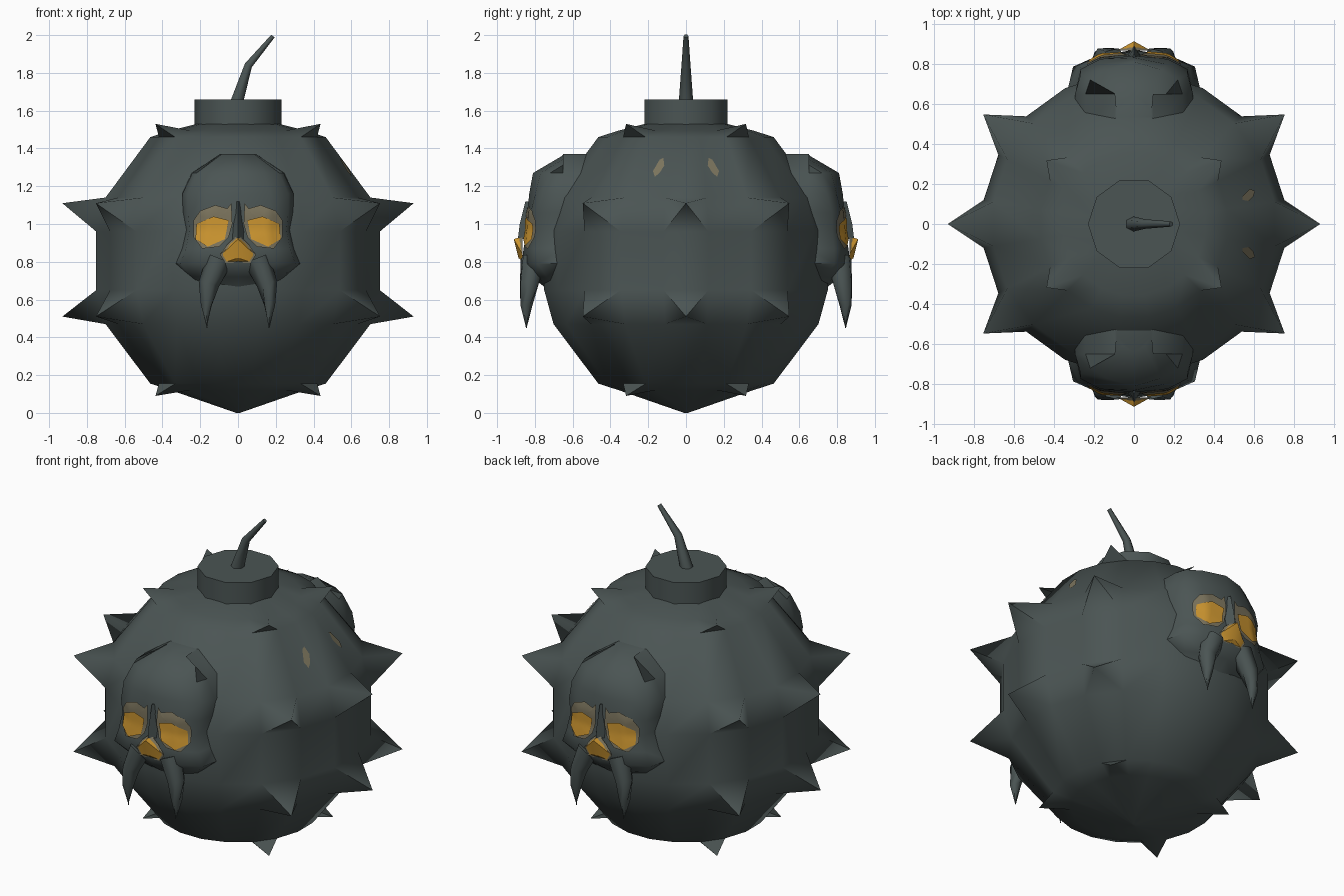
import bpy, bmesh
from math import sin, cos, pi, radians
from mathutils import Vector
from mathutils.bvhtree import BVHTree

cube = bpy.data.objects.get("Cube")
if cube:
    bpy.data.objects.remove(cube)


def material(name, rgb):
    m = bpy.data.materials.new(name)
    m.use_nodes = True
    m.diffuse_color = (*rgb, 1)
    m.node_tree.nodes["Principled BSDF"].inputs["Base Color"].default_value = (*rgb, 1)
    return m


IRON = material("dark iron", (0.07, 0.09, 0.088))
TAN = material("dull tan", (0.2, 0.175, 0.11))
GOLD = material("amber gold", (0.62, 0.31, 0.03))


def finish(bm, name, mat, angle=70):
    bmesh.ops.recalc_face_normals(bm, faces=bm.faces)
    me = bpy.data.meshes.new(name)
    bm.to_mesh(me)
    bm.free()
    me.materials.append(mat)
    ob = bpy.data.objects.new(name, me)
    bpy.context.collection.objects.link(ob)
    bpy.ops.object.select_all(action="DESELECT")
    ob.select_set(True)
    bpy.context.view_layer.objects.active = ob
    bpy.ops.object.shade_smooth_by_angle(angle=radians(angle))
    return ob


def loft(bm, rings, closed=True):
    """Skin a list of point rings and return the rows of faces."""
    rows = [[bm.verts.new(p) for p in r] for r in rings]
    n = len(rows[0])
    faces = [[bm.faces.new((a[i], a[(i + 1) % n], b[(i + 1) % n], b[i]))
              for i in range(n)] for a, b in zip(rows, rows[1:])]
    if closed:
        bm.faces.new(rows[0])
        bm.faces.new(rows[-1])
    return faces


def tube(name, points, radii, sides=6):
    bm = bmesh.new()
    rings = []
    for i, p in enumerate(points):
        d = Vector(points[min(i + 1, len(points) - 1)]) - Vector(points[max(i - 1, 0)])
        q = d.to_track_quat("Z", "Y")
        rings.append([Vector(p) + q @ Vector((cos(2 * pi * k / sides), sin(2 * pi * k / sides), 0)) * radii[i]
                      for k in range(sides)])
    loft(bm, rings)
    return finish(bm, name, IRON)


# Body: lathed shell whose chosen panels are pulled out into spikes
SEG = 20
PROFILE = [(0.01, 0), (0.36, 0.12), (0.47, 0.155), (0.71, 0.47), (0.76, 0.65),
           (0.76, 0.96), (0.71, 1.14), (0.47, 1.46), (0.36, 1.495), (0.2, 1.535)]
bm = bmesh.new()
rows = loft(bm, [[(r * cos(2 * pi * (k - 0.5) / SEG), r * sin(2 * pi * (k - 0.5) / SEG), z)
                  for k in range(SEG)] for r, z in PROFILE])
SIDE, CORNER = (0, 2, 8, 10, 12, 18), (2, 8, 12, 18)
for row, cols, r, z in ((1, CORNER, 0.54, 0.09), (3, SIDE, 0.93, 0.51),
                        (5, SIDE, 0.93, 1.11), (7, CORNER, 0.54, 1.53)):
    for k in cols:
        a = 2 * pi * k / SEG
        tip = bmesh.ops.poke(bm, faces=[rows[row][k]])["verts"][0]
        tip.co = (r * cos(a), r * sin(a), z)
body = finish(bm, "spiked_body", IRON, 80)

# Neck collar and fuse
bm = bmesh.new()
loft(bm, [[(0.23 * cos(2 * pi * k / 10), 0.23 * sin(2 * pi * k / 10), z) for k in range(10)]
          for z in (1.46, 1.66)])
finish(bm, "neck_collar", IRON, 50)
tube("fuse", [(-0.005, 0, 1.65), (0.055, 0, 1.84), (0.185, 0, 1.995)], [0.038, 0.024, 0.013])


def plate(name, outline, target, direction, mat, lift):
    """Thin patch: an outline of points laid onto a target surface."""
    tm = bmesh.new()
    tm.from_mesh(target.data)
    tree = BVHTree.FromBMesh(tm)
    bm = bmesh.new()
    f = bm.faces.new([bm.verts.new(p) for p in outline])
    bmesh.ops.poke(bm, faces=[f])
    bmesh.ops.subdivide_edges(bm, edges=bm.edges, cuts=3, use_grid_fill=True)
    d = Vector(direction).normalized()
    for v in bm.verts:
        hit = tree.ray_cast(v.co, d)[0]
        if hit:
            v.co = hit - d * lift
    tm.free()
    ob = finish(bm, name, mat)
    # Face the patch outward
    if sum(p.normal.dot(d) * p.area for p in ob.data.polygons) > 0:
        ob.data.flip_normals()
    return ob


# Two small chips of paint on the left shoulder
for s, side in ((1, "back"), (-1, "front")):
    pts = [(1, s * y, z) for y, z in ((0.12, 1.35), (0.14, 1.34), (0.175, 1.28), (0.165, 1.25),
                                      (0.14, 1.27), (0.115, 1.31))]
    plate(side + "_shoulder_chip", pts, body, (-1, 0, 0), TAN, 0.006)

# Skull sections: height, half width, front depth, bulge of the brow corners
SKULL = [(1.37, 0.09, 0.64, 0.95), (1.27, 0.23, 0.81, 0.95), (1.16, 0.28, 0.83, 0.96),
         (1.06, 0.28, 0.84, 0.98), (0.97, 0.27, 0.84, 0.98), (0.87, 0.29, 0.86, 0.97),
         (0.79, 0.32, 0.87, 0.96), (0.72, 0.25, 0.82, 0.96), (0.66, 0.19, 0.74, 0.97),
         (0.56, 0.14, 0.72, 0.97)]
EYE_RIM = [(0.035, 1.11), (0.05, 1.08), (0.12, 1.1), (0.2, 1.07), (0.235, 1.02), (0.235, 0.93),
           (0.19, 0.87), (0.1, 0.88), (0.05, 0.93), (0.03, 1.0)]
EYE = [(0.05, 1.02), (0.13, 1.04), (0.22, 1.0), (0.225, 0.92), (0.16, 0.88), (0.07, 0.92)]

for s, end in ((-1, "front"), (1, "back")):
    # Skull block with domed cranium, wide cheeks and a receding jaw
    bm = bmesh.new()
    rings = []
    for z, w, d, c in SKULL:
        half = [(w * 1.08, 0.45), (w * 1.05, 0.65), (w * 0.95, d * c - 0.05), (w * 0.6, d * c)]
        ring = half + [(0, d)] + [(-x, y) for x, y in reversed(half)]
        rings.append([(x, s * y, z) for x, y in ring])
    loft(bm, rings)
    skull = finish(bm, end + "_skull", IRON, 60)

    # Eye rims and eyes
    for m, hand in ((1, "left"), (-1, "right")):
        for part, shape, mat, lift in (("eye_rim", EYE_RIM, TAN, 0.01), ("eye", EYE, GOLD, 0.018)):
            plate(f"{end}_{hand}_{part}", [(m * x, s * 1.2, z) for x, z in shape],
                  skull, (0, -s, 0), mat, lift)
        # Curved fangs hanging from the cheeks
        tube(f"{end}_{hand}_fang", [(m * 0.1, s * 0.81, 0.81), (m * 0.155, s * 0.83, 0.68),
                                    (m * 0.168, s * 0.845, 0.57), (m * 0.165, s * 0.845, 0.45)],
             [0.07, 0.055, 0.032, 0.003])

    # Nose bridge and gold snout
    bm = bmesh.new()
    loft(bm, [[(-w, s * 0.8, z), (0, s * d, z), (w, s * 0.8, z)]
              for z, w, d in ((1.12, 0.02, 0.85), (1.0, 0.045, 0.88), (0.92, 0.06, 0.89))])
    finish(bm, end + "_nose_bridge", IRON, 40)
    for part, mat, k, out in (("rim", TAN, 1.12, 0.892), ("snout", GOLD, 1, 0.912)):
        bm = bmesh.new()
        rim = [bm.verts.new((x * k, s * 0.865, 0.86 + (z - 0.86) * k)) for x, z in
               ((0, 0.935), (0.05, 0.89), (0.085, 0.84), (0.06, 0.8), (-0.06, 0.8),
                (-0.085, 0.84), (-0.05, 0.89))]
        tip = bm.verts.new((0, s * out, 0.92))
        low = bm.verts.new((0, s * (out - 0.025), 0.82))
        for i in range(7):
            a, b = rim[i], rim[(i + 1) % 7]
            bm.faces.new((a, b, low if i in (2, 3, 4) else tip))
        bm.faces.new((tip, rim[2], low))
        bm.faces.new((low, rim[5], tip))
        bm.faces.new(rim)
        finish(bm, f"{end}_nose_{part}", mat, 40)
